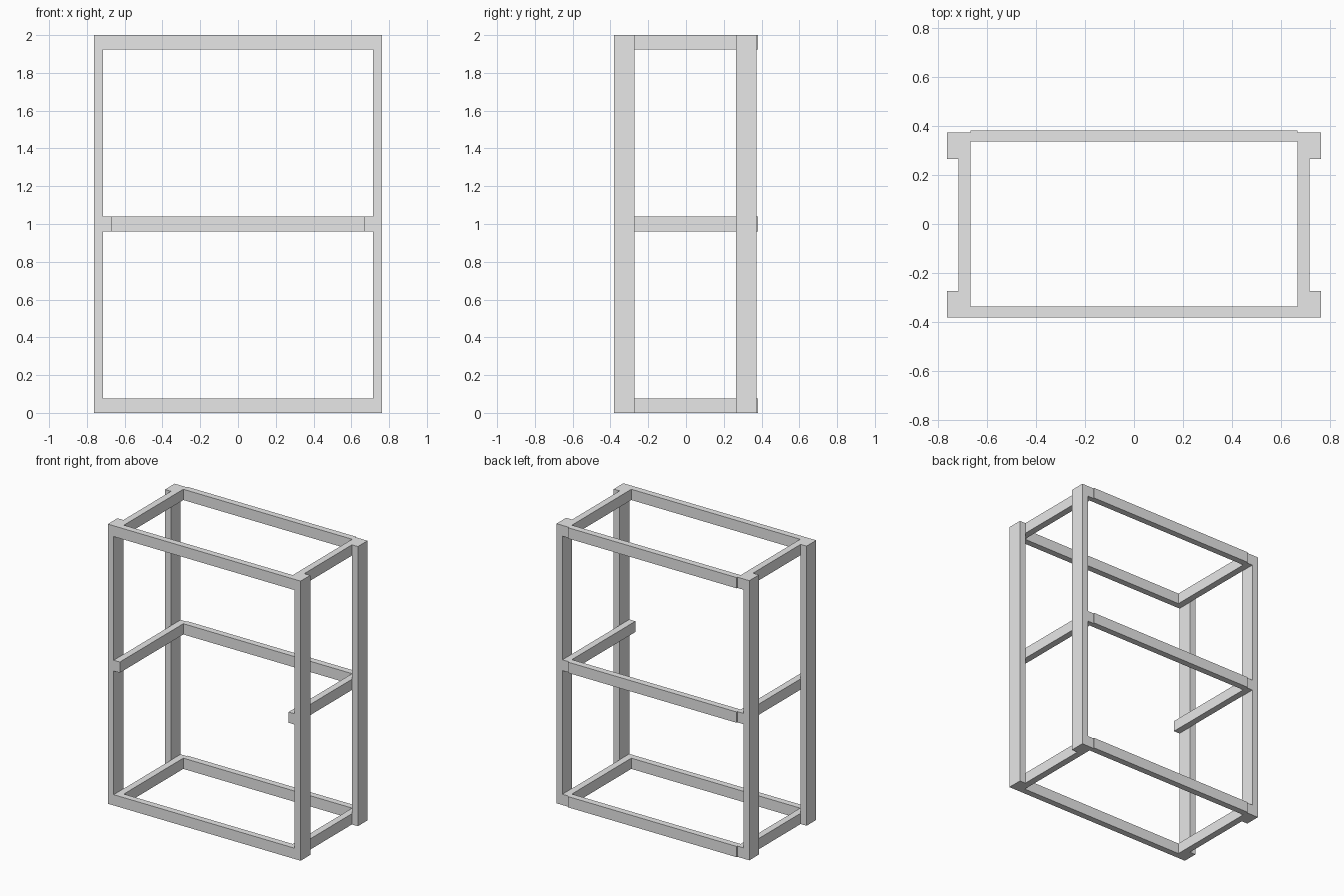
import bpy

cube = bpy.data.objects.get("Cube")
if cube:
    bpy.data.objects.remove(cube, do_unlink=True)

grey = bpy.data.materials.new("plain_grey")
grey.use_nodes = True
colour = (0.8, 0.8, 0.8, 1)
grey.diffuse_color = colour
grey.node_tree.nodes["Principled BSDF"].inputs["Base Color"].default_value = colour


def bar(name, x, y, z):
    """Box beam spanning the given (low, high) ranges."""
    spans = (x, y, z)
    bpy.ops.mesh.primitive_cube_add(size=1, location=[(a + b) / 2 for a, b in spans])
    obj = bpy.context.object
    obj.name = obj.data.name = name
    obj.scale = [b - a for a, b in spans]
    bpy.ops.object.transform_apply(location=False, rotation=False, scale=True)
    obj.data.materials.append(grey)


OUTER, POST_IN, RAIL_IN = 0.763, 0.716, 0.668    # layers across the width
FRONT, POST_BACK, BACK = -0.382, 0.374, 0.382    # depth limits
POST_DEPTH, RAIL_THICK, RAIL_HIGH = 0.109, 0.046, 0.077
HEIGHT = 2.0

levels = {"bottom": 0, "middle": (HEIGHT - RAIL_HIGH) / 2, "top": HEIGHT - RAIL_HIGH}

for side, s in (("left", 1), ("right", -1)):
    # Upright posts
    post_x = sorted((s * POST_IN, s * OUTER))
    bar(f"front_{side}_post", post_x, (FRONT, FRONT + POST_DEPTH), (0, HEIGHT))
    bar(f"back_{side}_post", post_x, (POST_BACK - POST_DEPTH, POST_BACK), (0, HEIGHT))
    # Side rails against the inner faces of the posts
    for level, z in levels.items():
        bar(f"{level}_{side}_rail", sorted((s * RAIL_IN, s * POST_IN)),
            (FRONT, POST_BACK), (z, z + RAIL_HIGH))

# Long rails between the side rails; the front stays open at the middle
for level, z in levels.items():
    span = (-RAIL_IN, RAIL_IN)
    bar(f"{level}_back_rail", span, (BACK - RAIL_THICK, BACK), (z, z + RAIL_HIGH))
    if level != "middle":
        bar(f"{level}_front_rail", span, (FRONT, FRONT + RAIL_THICK), (z, z + RAIL_HIGH))
